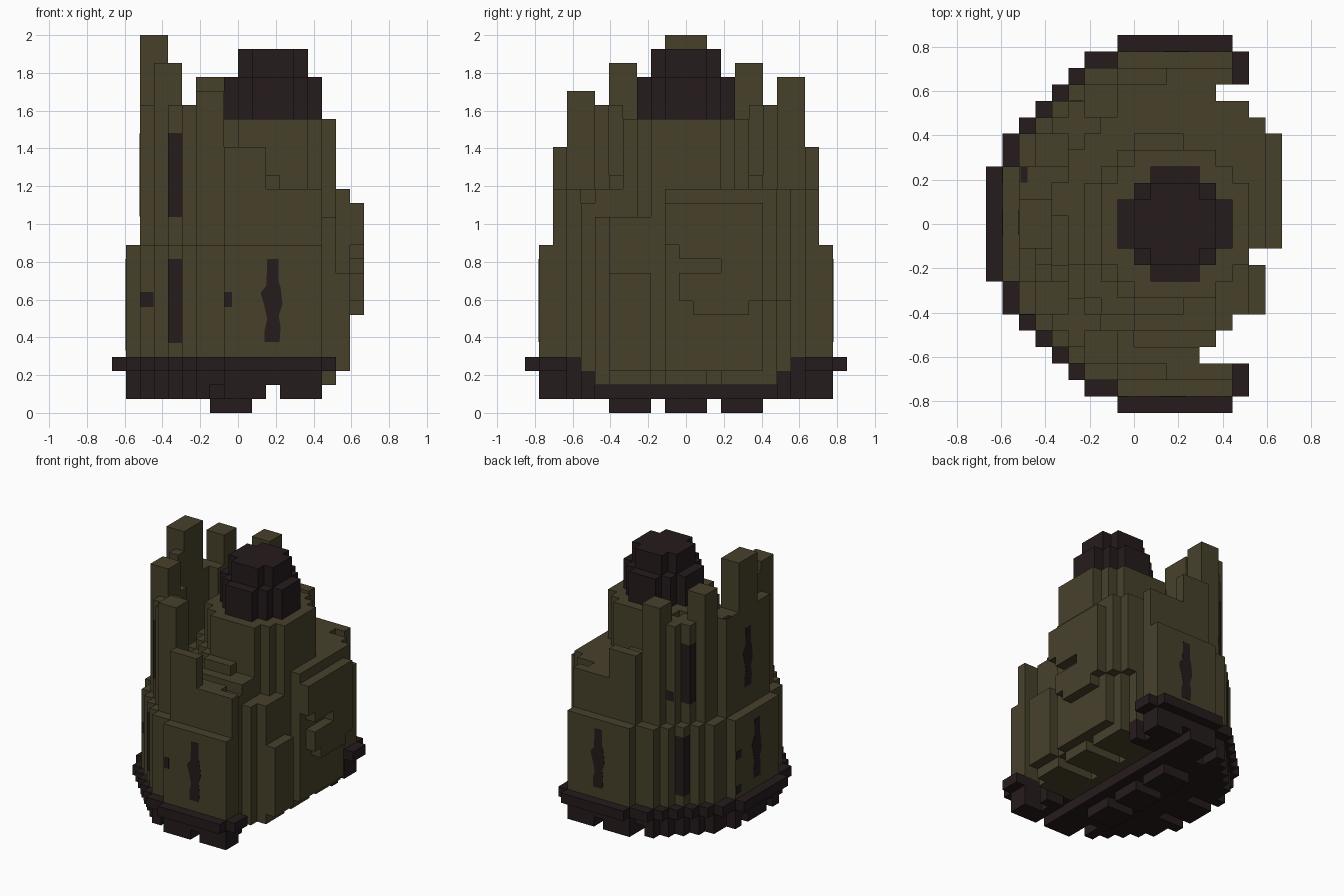
import bpy, bmesh, math
from mathutils import Vector

if "Cube" in bpy.data.objects:
    bpy.data.objects.remove(bpy.data.objects["Cube"], do_unlink=True)

S = 2 / 27            # block size
CX = 5 * S / 2        # tower axis in x


def material(name, rgb):
    m = bpy.data.materials.new(name)
    m.use_nodes = True
    m.diffuse_color = (*rgb, 1)
    bsdf = m.node_tree.nodes["Principled BSDF"]
    bsdf.inputs["Base Color"].default_value = (*rgb, 1)
    bsdf.inputs["Roughness"].default_value = 0.9
    return m


OLIVE = material("olive stone", (0.063, 0.052, 0.024))
DARK = material("dark stone", (0.0185, 0.011, 0.0115))


def disc(r, u, v):
    """Blocky round outline around the tower axis."""
    return abs(u) ** 1.9 + abs(v) ** 1.9 < r ** 1.9


def limit(v):
    """Last block column towards the broken side for each row."""
    broken = {-8: 1, -7: 2, -6: 3, -5: 5, -4: 5, -3: 5, -2: 4, 6: 5, 7: 4, 8: 2}
    return 3 if abs(v) >= 9 else broken.get(v, 6)


def open_floor(u, v, reach):
    """Area on the broken side where the dark base is missing."""
    return u >= 0 and abs(v) <= reach


def link(name, bm, mats):
    me = bpy.data.meshes.new(name)
    bm.to_mesh(me)
    bm.free()
    for m in mats:
        me.materials.append(m)
    ob = bpy.data.objects.new(name, me)
    bpy.context.collection.objects.link(ob)
    return ob


def blocks(name, rule, z0, z1, mats, paint=lambda u, v, z: 0):
    """Outer skin of all blocks that satisfy rule(u, v, z)."""
    cells = {(u, v, z) for u in range(-11, 7) for v in range(-11, 12)
             for z in range(z0, z1) if rule(u, v, z)}
    bm = bmesh.new()
    verts = {}

    def vert(p):
        if p not in verts:
            verts[p] = bm.verts.new((CX + (p[0] - .5) * S, (p[1] - .5) * S, p[2] * S))
        return verts[p]

    for c in cells:
        for axis in range(3):
            for side in (0, 1):
                n = list(c)
                n[axis] += 2 * side - 1
                if tuple(n) in cells:
                    continue
                a, b = (axis + 1) % 3, (axis + 2) % 3
                ring = []
                for da, db in ((0, 0), (1, 0), (1, 1), (0, 1)):
                    p = list(c)
                    p[axis] += side
                    p[a] += da
                    p[b] += db
                    ring.append(vert(tuple(p)))
                f = bm.faces.new(ring if side else ring[::-1])
                f.material_index = paint(*c)
    # merge flat areas into large panels
    bmesh.ops.dissolve_limit(bm, angle_limit=math.radians(1), verts=bm.verts[:],
                             edges=bm.edges[:], delimit={'MATERIAL'})
    return link(name, bm, mats)


# --- footing: three feet, notched base blocks, slab ---
def footing(u, v, z):
    a = abs(v)
    if z == 0:
        return -4 <= u <= -2 and a in (0, 1, 3, 4, 5)
    if z == 1 and (u == 0 or (u == -4 and a >= 8) or (u <= -8 and a == 2)):
        return False
    return disc(10.6, u, v) and u <= min(3, limit(v)) and not open_floor(u, v, 6)


blocks("footing", footing, 0, 3, [DARK])


# --- projecting base ring ---
def base_ring(u, v, z):
    edge = 4 if abs(v) in (9, 10) else min(3, limit(v))
    return disc(11.5, u, v) and u <= edge and not open_floor(u, v, 7)


blocks("base_ring", base_ring, 3, 4, [DARK])


# --- lower body with a broken, stepped +x side ---
def slab_bottom(u, v):
    """Lowest block of each column of the body."""
    if u == 6:
        return {-1: 12, 0: 8, 5: 8}.get(v, 7)
    if (u, v) in ((5, 6), (4, 7)):
        return 8
    if u == 5 or (u > 0 and abs(v) == 2):
        return 3
    if open_floor(u, v, 6):
        return 2
    return 3 if open_floor(u, v, 7) else 4


def lower_body(u, v, z):
    if not disc(10.6, u, v) or u > limit(v) or z < slab_bottom(u, v):
        return False
    if u == 6 and v in (0, 1, 2) and z == 10:
        return False
    return not (u == 5 and v <= -3 and z >= 10)


def lower_slit(u, v, z):
    return int(u == -7 and abs(v) == 7 and 5 <= z < 11)


blocks("lower_body", lower_body, 2, 12, [OLIVE, DARK], lower_slit)


# --- ruined upper wall with broken pillars ---
def wall_height(u, v):
    a = abs(v)
    if u <= -8 and a <= 1:
        return 27
    if u == -8 and v in (-2, -3):
        return 27 + v
    if u in (-8, -7) and a in (4, 5):
        return 25
    if u in (-5, -4) and a in (7, 8):
        return 24 if v > 0 else 23
    if u <= -4:
        return 22
    if u <= -1 and a == 9:
        return 19
    if u >= 2 and -7 <= v <= -2:
        return 14
    return 15 if u == 6 else 16


def upper_wall(u, v, z):
    return (disc(9.6, u, v) and not disc(7.6, u, v) and u <= limit(v)
            and not (u == 5 and v <= -3) and z < wall_height(u, v))


def upper_slit(u, v, z):
    return int(u == -7 and abs(v) == 6 and 14 <= z < 20)


blocks("upper_wall", upper_wall, 12, 27, [OLIVE, DARK], upper_slit)


# --- stepped core inside the wall, level floor on the back half ---
def core(u, v, z):
    if u > limit(v) or (u == 5 and v <= -3):
        return False
    if u >= 3 and v <= -3 and z >= 14 and not disc(4.6, u, v):
        return False
    if (u == 6 and z >= 15) or (u == 5 and z >= 16):
        return False
    if z < (16 if v > 0 else 15):
        return disc(7.6, u, v)
    if z == 16:
        return disc(5.6 if u <= 0 else 4.6, u, v)
    return disc(6.6 if z < 16 else 4.6, u, v)


blocks("stepped_core", core, 12, 21, [OLIVE])

# --- dark cap ---
blocks("cap", lambda u, v, z: disc(3.5 if z < 24 else 2.5, u, v), 21, 26, [DARK])


# --- thin painted plates: worn arrow slits and small chips ---
def plate(name, outline, origin, right, normal, up=(0, 0, 1)):
    bm = bmesh.new()
    o, r, n, w = Vector(origin), Vector(right), Vector(normal), Vector(up)
    f = bm.faces.new([bm.verts.new(o + r * x + w * y + n * .002) for x, y in outline])
    f.normal_update()
    if f.normal.dot(n) < 0:
        f.normal_flip()
    ext = bmesh.ops.extrude_face_region(bm, geom=[f])
    bmesh.ops.translate(bm, vec=n * -.005,
                        verts=[g for g in ext["geom"] if isinstance(g, bmesh.types.BMVert)])
    bmesh.ops.recalc_face_normals(bm, faces=bm.faces[:])
    return link(name, bm, [DARK])


def rect(w, h):
    return [(-w / 2, -h / 2), (w / 2, -h / 2), (w / 2, h / 2), (-w / 2, h / 2)]


SLIT = [(-.045, -.22), (.035, -.22), (.04, -.14), (.03, -.08), (.05, -.02), (.04, .07),
        (.03, .1), (.03, .22), (-.03, .22), (-.035, .08), (-.065, .04), (-.045, -.03),
        (-.03, -.1), (-.045, -.16)]
WALL = 10.5 * S

plate("front_slit", SLIT, (CX, -WALL, .595), (1, 0, 0), (0, -1, 0))
plate("back_slit", SLIT, (CX, WALL, .595), (-1, 0, 0), (0, 1, 0))
plate("side_slit_lower", SLIT, (CX - WALL, 0, .595), (0, -1, 0), (-1, 0, 0))
plate("side_slit_upper", SLIT, (CX - WALL + S, 0, 1.26), (0, -1, 0), (-1, 0, 0))
plate("front_corner_chip", rect(.07, .08), (CX - 9 * S, -5.5 * S, .6), (1, 0, 0), (0, -1, 0))
plate("front_edge_chip", rect(.04, .08), (CX - 3.2 * S, -WALL, .6), (1, 0, 0), (0, -1, 0))
plate("back_upper_chip", rect(.06, .07), (CX - 6 * S, 7.5 * S, 1.1), (1, 0, 0), (0, 1, 0))
for label, z in (("lower", .36), ("upper", .62)):
    plate("side_chip_" + label, rect(.07, .06), (CX - WALL, 3 * S, z), (0, 1, 0), (-1, 0, 0))
plate("wall_top_chip", rect(.03, .07), (CX - 9.2 * S, 3 * S, 22 * S),
      (1, 0, 0), (0, 0, 1), (0, 1, 0))
